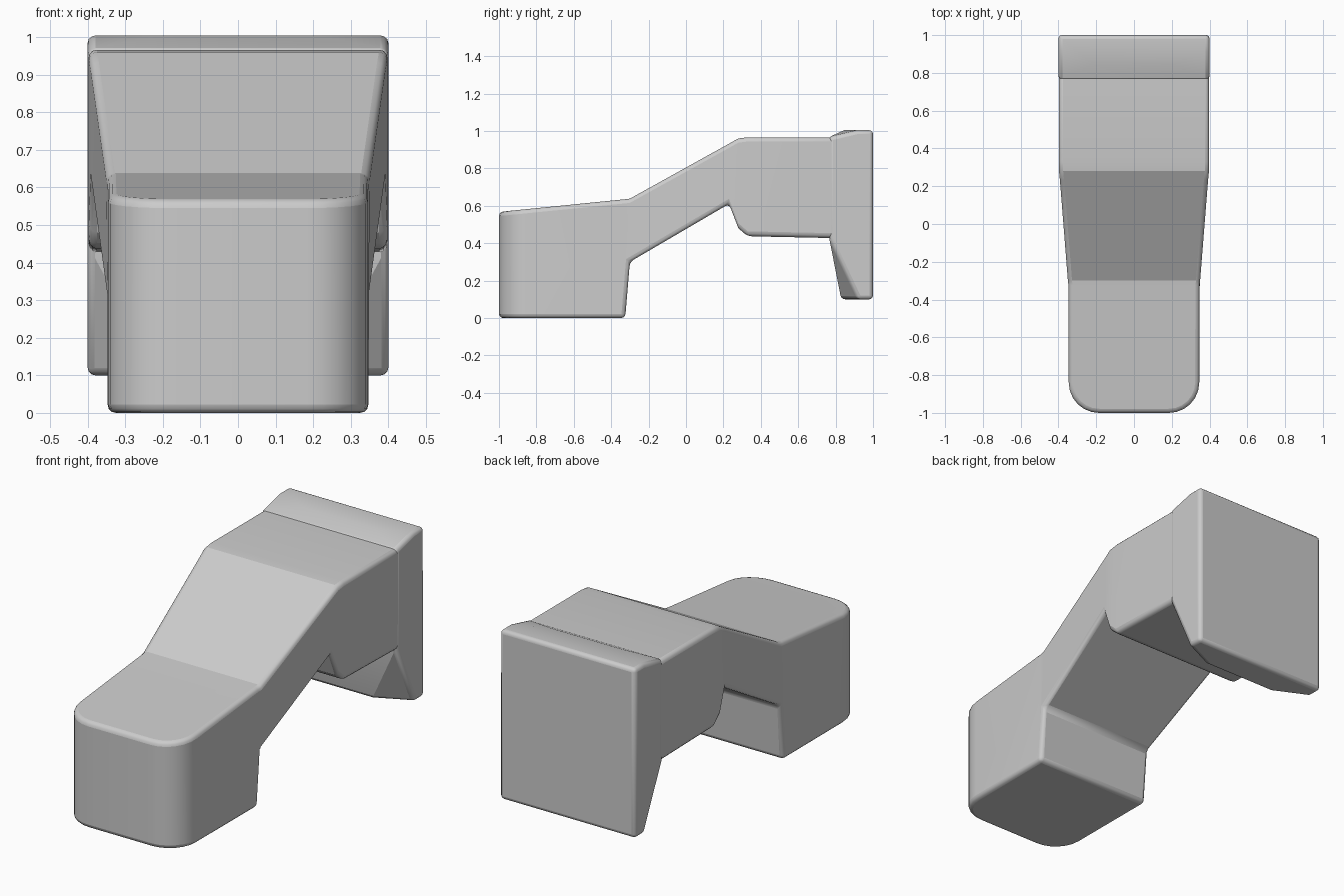
import bpy, bmesh

cube = bpy.data.objects.get("Cube")
if cube:
    bpy.data.objects.remove(cube, do_unlink=True)

GREY = (0.6, 0.6, 0.6, 1.0)
grey = bpy.data.materials.new("light_grey")
grey.use_nodes = True
grey.diffuse_color = GREY
grey.node_tree.nodes["Principled BSDF"].inputs["Base Color"].default_value = GREY


def finish(bm, name, radius):
    """Turn a bmesh into a smooth object with softly rounded edges."""
    bmesh.ops.recalc_face_normals(bm, faces=bm.faces)
    mesh = bpy.data.meshes.new(name)
    bm.to_mesh(mesh)
    bm.free()
    mesh.materials.append(grey)
    obj = bpy.data.objects.new(name, mesh)
    bpy.context.collection.objects.link(obj)
    bevel = obj.modifiers.new("soft_edges", "BEVEL")
    bevel.width = radius
    bevel.segments = 3
    bevel.limit_method = "ANGLE"
    bevel.angle_limit = 0.55
    bpy.ops.object.select_all(action="DESELECT")
    obj.select_set(True)
    bpy.context.view_layer.objects.active = obj
    bpy.ops.object.shade_smooth_by_angle(angle=0.35)
    return obj


# Body: rectangular sections (y, bottom, top, half width) joined front to back
sections = [
    (-1.0, 0.0, 0.567, 0.345),
    (-0.325, 0.0, 0.635, 0.347),
    (-0.3, 0.3, 0.638, 0.35),
    (0.23, 0.61, 0.932, 0.392),
    (0.28, 0.48, 0.96, 0.397),
    (0.33, 0.437, 0.966, 0.398),
    (0.8, 0.427, 0.966, 0.398),
]
bm = bmesh.new()
rings = []
for y, low, high, w in sections:
    corners = ((-w, low), (w, low), (w, high), (-w, high))
    rings.append([bm.verts.new((x, y, z)) for x, z in corners])
for a, b in zip(rings, rings[1:]):
    for i in range(4):
        j = (i + 1) % 4
        bm.faces.new((a[i], a[j], b[j], b[i]))
bm.faces.new(rings[0])
bm.faces.new(rings[-1])
bmesh.ops.recalc_face_normals(bm, faces=bm.faces)

# Large rounding on the two upright nose corners
nose = [e for e in bm.edges
        if all(v.co.y < -0.99 for v in e.verts)
        and abs(e.verts[0].co.x - e.verts[1].co.x) < 0.01]
bmesh.ops.bevel(bm, geom=nose, offset=0.16, segments=6, profile=0.5,
                affect="EDGES")
finish(bm, "body", 0.022)

# Back plate: hull with a full-width rear and a narrower front lip
bm = bmesh.new()
for s in (-1, 1):
    for x, y, z in (
        (0.4, 1.0, 0.1), (0.4, 1.0, 1.004),
        (0.4, 0.92, 0.1), (0.4, 0.92, 1.004),
        (0.4, 0.765, 0.43), (0.4, 0.765, 0.967),
        (0.21, 0.83, 0.1), (0.21, 0.845, 1.004),
    ):
        bm.verts.new((s * x, y, z))
bmesh.ops.convex_hull(bm, input=bm.verts)
bmesh.ops.dissolve_limit(bm, angle_limit=0.02, verts=bm.verts, edges=bm.edges)
finish(bm, "back_plate", 0.02)
